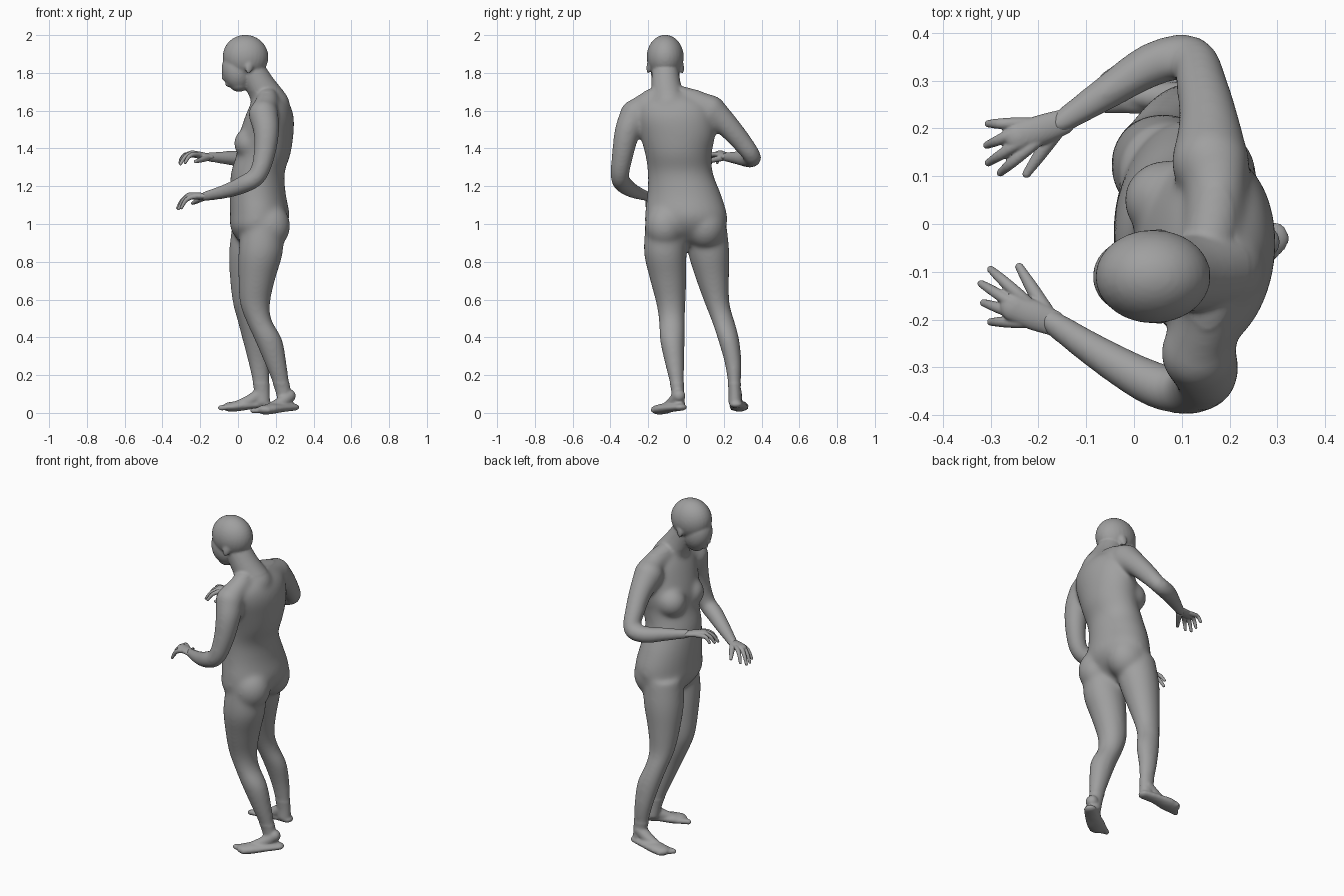
import bpy, bmesh, math
from mathutils import Vector, Matrix

if "Cube" in bpy.data.objects:
    bpy.data.objects.remove(bpy.data.objects["Cube"])

skin = bpy.data.materials.new("warm_grey_skin")
skin.use_nodes = True
GREY = (0.35, 0.35, 0.35, 1)
skin.diffuse_color = GREY
skin.node_tree.nodes["Principled BSDF"].inputs["Base Color"].default_value = GREY


def smooth_path(points, steps=4):
    """Catmull-Rom samples through rows of values given in hundredths."""
    rows = [Vector(p) / 100 for p in points]
    rows = [rows[0] * 2 - rows[1]] + rows + [rows[-1] * 2 - rows[-2]]
    samples = []
    for a, b, c, d in zip(rows, rows[1:], rows[2:], rows[3:]):
        for i in range(steps):
            t = i / steps
            samples.append((b * 2 + (c - a) * t + (a * 2 - b * 5 + c * 4 - d) * t ** 2
                            + (b * 3 - a - c * 3 + d) * t ** 3) / 2)
    return samples + [rows[-2]]


def skin_rings(bm, rings):
    loops = [[bm.verts.new(p) for p in ring] for ring in rings]
    n = len(loops[0])
    for low, high in zip(loops, loops[1:]):
        for i in range(n):
            bm.faces.new((low[i], low[(i + 1) % n], high[(i + 1) % n], high[i]))
    bm.faces.new(loops[0][::-1])
    bm.faces.new(loops[-1])


def ellipse(centre, u, v, n=28):
    return [centre + u * math.cos(math.tau * i / n) + v * math.sin(math.tau * i / n)
            for i in range(n)]


def stack(bm, points, turn=0.0):
    """Level oval rings: x, y, z, half depth, half width."""
    spin = Matrix.Rotation(math.radians(turn), 3, "Z")
    skin_rings(bm, [ellipse(Vector(p[:3]), spin @ Vector((p[3], 0, 0)),
                            spin @ Vector((0, p[4], 0))) for p in smooth_path(points)])


def blob(bm, centre, size, turn=0.0, tilt=0.0):
    place = (Matrix.Translation(Vector(centre) / 100)
             @ Matrix.Rotation(math.radians(turn), 4, "Z")
             @ Matrix.Rotation(math.radians(tilt), 4, "Y")
             @ Matrix.Diagonal((Vector(size) / 100).to_4d()))
    bmesh.ops.create_uvsphere(bm, u_segments=28, v_segments=18, radius=1, matrix=place)


def limb(bm, points, flat=1.0):
    """Round tube across its path: x, y, z, radius, with ball ends."""
    path = smooth_path(points)
    spots = [Vector(p[:3]) for p in path]
    rings = []
    for i, p in enumerate(path):
        along = (spots[min(i + 1, len(spots) - 1)] - spots[max(i - 1, 0)]).normalized()
        side = along.cross(Vector((0.01, 0, 1))).normalized()
        rings.append(ellipse(spots[i], side * p[3], side.cross(along) * p[3] * flat))
    skin_rings(bm, rings)
    for p in (points[0], points[-1]):
        blob(bm, p[:3], (p[3], p[3], p[3] * flat))


def finish(name, bm, voxel, rounds, soft_zone=(0, 0)):
    """Fuse the overlapping forms, then relax them, most of all in the soft zone."""
    bmesh.ops.recalc_face_normals(bm, faces=bm.faces)
    mesh = bpy.data.meshes.new(name)
    bm.to_mesh(mesh)
    bm.free()
    obj = bpy.data.objects.new(name, mesh)
    bpy.context.collection.objects.link(obj)
    fuse = obj.modifiers.new("fuse", "REMESH")
    fuse.mode, fuse.voxel_size = "VOXEL", voxel
    relax = obj.modifiers.new("relax", "SMOOTH")
    relax.factor, relax.iterations = 0.5, rounds
    bpy.ops.object.select_all(action="DESELECT")
    bpy.context.view_layer.objects.active = obj
    obj.select_set(True)
    bpy.ops.object.convert(target="MESH")
    fused = bmesh.new()
    fused.from_mesh(obj.data)
    soft = [v for v in fused.verts if soft_zone[0] < v.co.z < soft_zone[1]]
    for _ in range(24):
        bmesh.ops.smooth_vert(fused, verts=soft, factor=0.5,
                              use_axis_x=True, use_axis_y=True, use_axis_z=True)
    fused.to_mesh(obj.data)
    fused.free()
    obj.data.materials.clear()
    obj.data.materials.append(skin)
    bpy.ops.object.shade_smooth_by_angle(angle=math.radians(40))


body = bmesh.new()

# Torso, from crotch to collar
stack(body, [(9, 1, 88, 5, 6), (9.5, 0.5, 92, 10, 15), (10.5, 0, 98, 14.5, 21),
             (11.5, 0, 105, 15.7, 21.8), (10.5, -1, 116, 14.8, 19.5), (10.5, -3, 127, 14.2, 17.3),
             (13.5, -4, 137, 14.3, 17.7), (15, -4.5, 147, 14.3, 20), (16.5, -6, 156, 13, 20.5),
             (17, -7, 163, 10.5, 18.5), (16.5, -8, 169, 6.5, 10)], turn=-5)

# Buttocks and breasts
for x, y in ((16, -11), (14, 10.5)):
    blob(body, (x, y, 99), (11.7, 10.8, 12.5), -8)
for y in (-12, 5):
    blob(body, (7, y, 143), (9.3, 8.5, 8.6), tilt=-15)

# Neck and slopes to the shoulders
limb(body, [(18, -9, 163, 9.5), (12, -10.5, 173, 7.9), (7, -11, 182, 7)])
limb(body, [(15, -11, 169, 5.5), (15.5, -19, 165, 6), (13.5, -26, 159.5, 7)])
limb(body, [(15, -9, 169, 5.5), (17, 4, 165, 6.2), (17, 13, 161, 7.2)])

# Head: skull, face, jaw, brow, nose, lips, ears
blob(body, (4, -11, 188.5), (12.1, 9.8, 11.6), tilt=10)
blob(body, (-0.5, -11, 181), (8, 7.7, 10.5), tilt=-12)
blob(body, (0.5, -11, 174), (5, 5.2, 4))
limb(body, [(-4.5, -15, 182.5, 1.7), (-6, -11, 183, 1.8), (-4.5, -7, 182.5, 1.7)])
limb(body, [(-6.5, -11, 182.5, 0.9), (-7.2, -11, 179.5, 1.3), (-7, -11, 177.5, 1.7)])
limb(body, [(-4, -13, 174, 1), (-5.5, -11, 174.2, 1.4), (-4, -9, 174, 1)], flat=1.2)
for y, turn in ((-19.8, 20), (-2.2, -20)):
    blob(body, (6, y, 183), (2.1, 1, 3.5), turn, 15)

# Arms
limb(body, [(13.5, -27, 158, 8), (15, -31, 149, 6.9), (14, -33.5, 137, 5.8),
            (10.5, -35, 126, 5), (4, -33.5, 121.5, 4.9), (-6, -28, 117.5, 4),
            (-18, -20, 114.5, 2.8)])
limb(body, [(16, 13, 160, 8.3), (15.7, 21, 153, 6.5), (14.2, 29, 144, 5.5),
            (12, 35, 136, 4.8), (4, 33.5, 134.5, 4.8), (-5, 28, 135, 3.9),
            (-16, 20.8, 135.5, 2.7)])

# Legs
stack(body, [(13, -10.5, 100, 11, 11), (12, -11, 85, 11.8, 11.3), (10, -9.5, 71, 9.8, 9.7),
             (9, -8, 58, 8, 7.8), (11, -7.5, 49, 6.9, 6.9), (16, -7.3, 39, 7.4, 6.6),
             (20, -6, 26, 5.8, 5.2), (23.5, -4.5, 13, 4.2, 3.5), (25.5, -4, 4, 4, 3.5)])
stack(body, [(8, 10.5, 100, 11, 11), (6.5, 12, 85, 11.3, 11), (5, 14, 71, 9.3, 8.8),
             (4.5, 16.5, 58, 7.3, 6.6), (6, 19.5, 49, 6.4, 6.1), (9, 22.5, 39, 6.8, 5.7),
             (11, 25, 26, 5.5, 4.5), (12.5, 25.7, 13, 4.2, 3.3), (13, 26, 5, 4, 3.5)])


def foot(heel, toe, inner):
    """Sole, instep and five toes from heel to toe; inner is the big-toe side."""
    heel, toe = Vector(heel), Vector(toe)
    ahead = (toe - heel).normalized()
    side = Vector((-ahead.y, ahead.x, 0)) * inner
    up = Vector((0, 0, 1))

    def spot(forward, across, height):
        return heel + ahead * forward + side * across + up * height

    limb(body, [(*spot(f, s, h), r) for f, s, h, r in
                ((0, 0, 3, 3.5), (7, -0.7, 2.7, 4), (14, -0.6, 2.2, 5), (18, -0.6, 1.7, 4.7))],
         0.55)
    limb(body, [(*spot(f, 0.5, h), r) for f, h, r in
                ((2, 9, 3.5), (8, 5, 3.2), (15, 2.7, 2.2))])
    for i in range(5):
        across = 3.2 - 1.9 * i
        radius = 1.5 - 0.12 * i
        limb(body, [(*spot(16, across * 0.9, 1.7), radius),
                    (*spot(23.5 - 1.1 * i, across, 1.2), radius)])


foot((29, -3, 0), (9.5, -17, 0), -1)
foot((14.5, 26.5, 1.5), (-9, 28, 1.5), 1)
finish("body", body, 0.0075, 3, (0.16, 1.7))


def hand(name, wrist, knuckles, tips, thumb):
    """Flat palm, four curled fingers and a thumb."""
    bm = bmesh.new()
    wrist = Vector(wrist)
    middle = sum((Vector(k) for k in knuckles), Vector()) / len(knuckles)
    limb(bm, [(*wrist, 2.7), (*wrist.lerp(middle, 0.5), 3.1), (*middle, 3)], 0.6)
    for knuckle, tip in zip(knuckles, tips):
        bend = Vector(knuckle).lerp(Vector(tip), 0.6) + Vector((0, 0, 1.5))
        limb(bm, [(*wrist.lerp(Vector(knuckle), 0.5), 1.1), (*knuckle, 1.3),
                  (*bend, 1.1), (*tip, 0.8)])
    base = wrist.lerp(Vector(thumb), 0.2)
    limb(bm, [(*base, 1.7), (*base.lerp(Vector(thumb), 0.5), 1.4), (*thumb, 0.9)])
    finish(name, bm, 0.003, 3)


hand("left_hand", (-17, -20.7, 114.7),
     [(-24.5, -14.5, 115), (-25.5, -16.5, 115.3), (-25.5, -18.5, 115), (-24.5, -20.5, 114.3)],
     [(-30, -9.5, 110), (-32, -12.5, 108.5), (-31.5, -16.5, 108), (-30, -20.5, 108.5)],
     (-24, -9, 111))
hand("right_hand", (-15, 21.3, 135.5),
     [(-22.5, 15.5, 137), (-24, 17, 137.5), (-25, 19, 137.3), (-25, 21, 136.7)],
     [(-28, 10.7, 132.5), (-30.5, 12.8, 131.8), (-30.8, 16.5, 132.5), (-30.5, 21, 134)],
     (-22.5, 10.5, 133))
